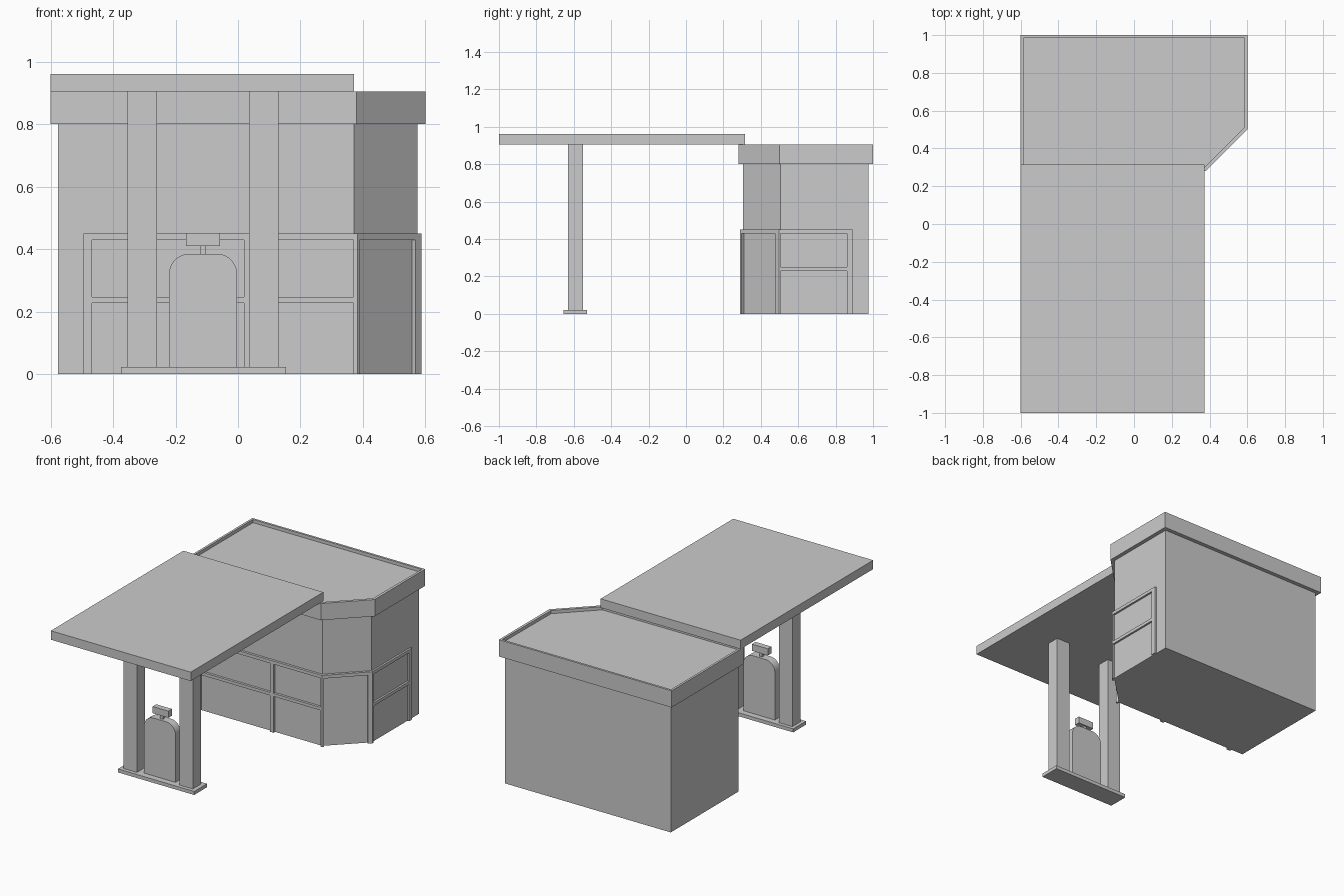
import bpy, bmesh, math

if "Cube" in bpy.data.objects:
    bpy.data.objects.remove(bpy.data.objects["Cube"])


def prism(name, pts, lo, hi, axis='Z', recess=None):
    """Extrude a 2D profile: along Z (points are x,y) or along Y (points are x,z)."""
    bm = bmesh.new()
    place = (lambda a, b: (a, b, lo)) if axis == 'Z' else (lambda a, b: (a, lo, b))
    face = bm.faces.new([bm.verts.new(place(a, b)) for a, b in pts])
    ext = bmesh.ops.extrude_face_region(bm, geom=[face])['geom']
    step = (0, 0, hi - lo) if axis == 'Z' else (0, hi - lo, 0)
    bmesh.ops.translate(bm, vec=step, verts=[v for v in ext if isinstance(v, bmesh.types.BMVert)])
    bmesh.ops.recalc_face_normals(bm, faces=bm.faces)
    if recess:
        # sunken top inside a rim of the given width
        width, depth = recess
        top = max(bm.faces, key=lambda f: f.calc_center_median().z)
        bmesh.ops.inset_region(bm, faces=[top], thickness=width)
        inner = bmesh.ops.extrude_face_region(bm, geom=[top])['geom']
        bmesh.ops.translate(bm, vec=(0, 0, -depth),
                            verts=[v for v in inner if isinstance(v, bmesh.types.BMVert)])
        if top.is_valid:
            bmesh.ops.delete(bm, geom=[top], context='FACES_ONLY')
    mesh = bpy.data.meshes.new(name)
    bm.to_mesh(mesh)
    bm.free()
    ob = bpy.data.objects.new(name, mesh)
    bpy.context.collection.objects.link(ob)
    return ob


def box(name, x0, x1, y0, y1, z0, z1):
    return prism(name, [(x0, y0), (x1, y0), (x1, y1), (x0, y1)], z0, z1)


# shop with a cut corner, and its parapet roof
prism("shop_walls", [(-.577, .305), (.372, .305), (.575, .505), (.575, .975), (-.577, .975)], 0, .81)
prism("roof_parapet", [(-.6, .28), (.38, .28), (.6, .5), (.6, 1), (-.6, 1)], .8, .905,
      recess=(.02, .02))

# shop window frame: rails follow the walls
outer = [(-.495, .29), (.382, .29), (.587, .496), (.587, .89)]
inner = [(-.495, .31), (.372, .31), (.57, .508), (.57, .89)]
prism("frame_top_rail", outer + inner[::-1], .43, .45)
box("front_middle_rail", -.48, .375, .29, .31, .228, .247)
box("side_middle_rail", .57, .587, .5, .87, .23, .25)

# frame posts
box("front_left_post", -.495, -.468, .29, .31, 0, .43)
box("front_centre_post", .02, .045, .29, .31, 0, .43)
box("side_back_post", .57, .587, .86, .89, 0, .43)
prism("door_left_post", [(.37, .29), (.382, .29), (.389, .297), (.376, .31), (.37, .31)], 0, .43)
prism("door_right_post", [(.568, .477), (.587, .496), (.587, .505), (.57, .505), (.555, .49)], 0, .43)

# canopy, island and pillars
box("canopy", -.6, .372, -1, .315, .905, .961)
box("pump_island", -.375, .154, -.655, -.528, 0, .022)
for side, x in (("left", -.354), ("right", .035)):
    box(side + "_pillar", x, x + .094, -.632, -.55, .022, .906)

# fuel pump with rounded shoulders
r, steps = .065, 10
arc = [(r * math.cos(i * math.pi / 2 / steps), r * math.sin(i * math.pi / 2 / steps))
       for i in range(steps + 1)]
right = [(.109, .022)] + [(.109 - r + a, .385 - r + b) for a, b in arc]
profile = [(-.112 + x, z) for x, z in right] + [(-.112 - x, z) for x, z in right[::-1]]
pump = prism("pump_body", profile, -.616, -.566, axis='Y')
box("pump_neck", -.122, -.102, -.6, -.582, .38, .415)
box("pump_head", -.167, -.057, -.609, -.573, .41, .452)

bpy.context.view_layer.objects.active = pump
pump.select_set(True)
bpy.ops.object.shade_smooth_by_angle(angle=math.radians(30))
